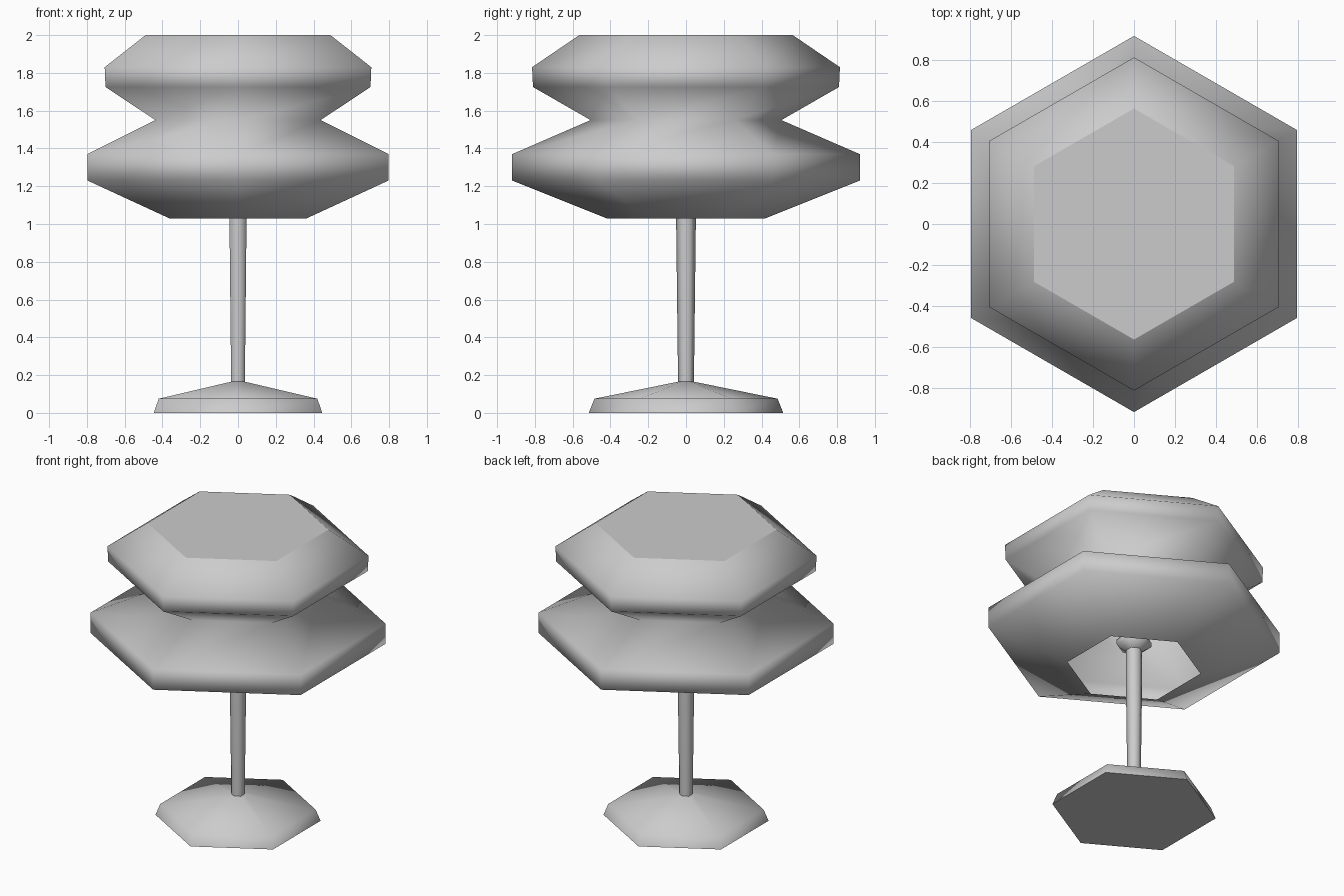
import bpy, bmesh
from math import sin, cos, pi

if "Cube" in bpy.data.objects:
    bpy.data.objects.remove(bpy.data.objects["Cube"])

SIDES = 6


def lathe(name, profile, cap_bottom=True, cap_top=True):
    """Six-sided smooth-shaded turning; profile is (corner radius, height), bottom to top."""
    bm = bmesh.new()
    rings = []
    for r, z in profile:
        angles = [pi / 2 + 2 * pi * i / SIDES for i in range(SIDES)]
        rings.append([bm.verts.new((r * cos(a), r * sin(a), z)) for a in angles])
    for low, high in zip(rings, rings[1:]):
        for i in range(SIDES):
            j = (i + 1) % SIDES
            bm.faces.new((low[i], low[j], high[j], high[i])).smooth = True
    # end caps stay flat
    if cap_bottom:
        bm.faces.new(rings[0][::-1])
    if cap_top:
        bm.faces.new(rings[-1])
    mesh = bpy.data.meshes.new(name)
    bm.to_mesh(mesh)
    bm.free()
    obj = bpy.data.objects.new(name, mesh)
    bpy.context.collection.objects.link(obj)
    return obj


# foot with a shallow sloping top
lathe("lamp_base", [(0.515, 0), (0.485, 0.075), (0.042, 0.165)], cap_top=False)

# slender stem
lathe("lamp_stem", [(0.042, 0.165), (0.052, 1.0), (0.052, 1.15)],
      cap_bottom=False, cap_top=False)

# bulb holder and bulb hidden inside the shade
lathe("bulb_socket", [(0.052, 1.15), (0.11, 1.19), (0.11, 1.22), (0.065, 1.27)],
      cap_bottom=False, cap_top=False)
lathe("bulb", [(0.065, 1.27), (0.10, 1.36), (0.13, 1.44), (0.10, 1.52), (0.04, 1.56)],
      cap_bottom=False)

# two-tier shade, open underneath, closed flat on top
lathe("lamp_shade", [(0.42, 1.03), (0.92, 1.23), (0.92, 1.37), (0.505, 1.55),
                     (0.81, 1.725), (0.815, 1.83), (0.565, 2.0)], cap_bottom=False)
